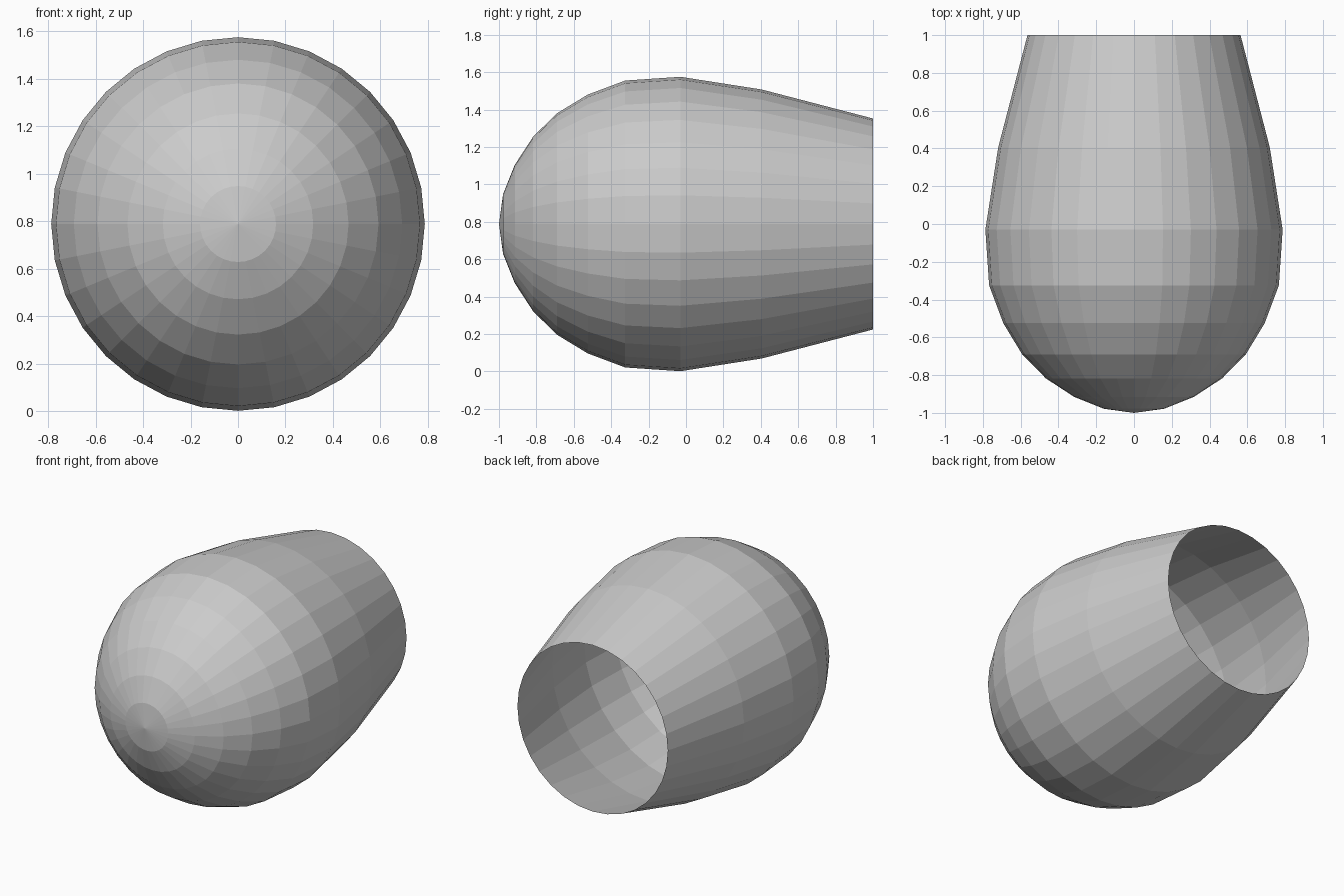
import bpy, bmesh
from math import sin, cos, tau

if "Cube" in bpy.data.objects:
    bpy.data.objects.remove(bpy.data.objects["Cube"])

SIDES = 32
CENTRE_Z = 0.788
# (y, radius) from the rounded nose to the open rear rim
PROFILE = [(-0.978, 0.16), (-0.915, 0.317), (-0.818, 0.466), (-0.69, 0.592),
           (-0.525, 0.692), (-0.325, 0.767), (-0.03, 0.787), (0.405, 0.719),
           (1.0, 0.564)]

bm = bmesh.new()
tip = bm.verts.new((0, -1.0, CENTRE_Z))
rings = [[bm.verts.new((r * sin(tau * i / SIDES), y, CENTRE_Z + r * cos(tau * i / SIDES)))
          for i in range(SIDES)] for y, r in PROFILE]

# Nose fan, then bands of quads back to the open rim
for i in range(SIDES):
    j = (i + 1) % SIDES
    bm.faces.new((tip, rings[0][i], rings[0][j]))
    for a, b in zip(rings, rings[1:]):
        bm.faces.new((a[i], b[i], b[j], a[j]))

bmesh.ops.recalc_face_normals(bm, faces=bm.faces)
mesh = bpy.data.meshes.new("open_shell")
bm.to_mesh(mesh)
bm.free()
bpy.context.collection.objects.link(bpy.data.objects.new("open_shell", mesh))
